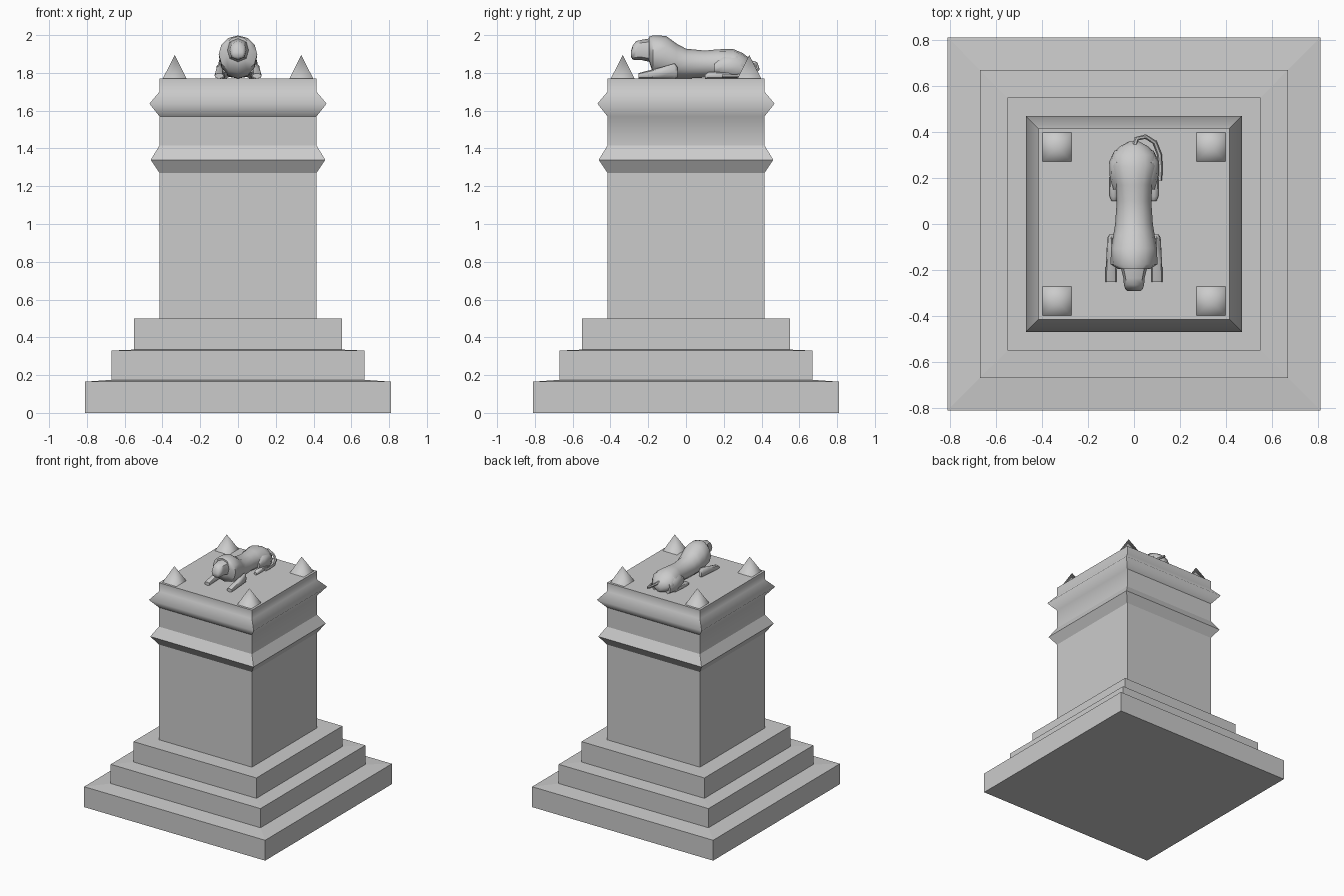
import bpy, bmesh
from math import pi, radians, sin, cos
from mathutils import Matrix, Vector

if "Cube" in bpy.data.objects:
    bpy.data.objects.remove(bpy.data.objects["Cube"])

stone = bpy.data.materials.new("grey stone")
stone.use_nodes = True
stone.diffuse_color = (0.6, 0.6, 0.6, 1)
stone.node_tree.nodes["Principled BSDF"].inputs["Base Color"].default_value = (0.6, 0.6, 0.6, 1)


def finish(name, bm, smooth_angle=None):
    bmesh.ops.recalc_face_normals(bm, faces=bm.faces)
    mesh = bpy.data.meshes.new(name)
    bm.to_mesh(mesh)
    bm.free()
    mesh.materials.append(stone)
    obj = bpy.data.objects.new(name, mesh)
    bpy.context.collection.objects.link(obj)
    if smooth_angle:
        bpy.ops.object.select_all(action="DESELECT")
        obj.select_set(True)
        bpy.context.view_layer.objects.active = obj
        bpy.ops.object.shade_smooth_by_angle(angle=radians(smooth_angle))


def skin(bm, rings):
    """Join rings of points with quads and cap both ends."""
    loops = [[bm.verts.new(p) for p in ring] for ring in rings]
    n = len(loops[0])
    for a, b in zip(loops, loops[1:]):
        for i in range(n):
            j = (i + 1) % n
            bm.faces.new((a[i], a[j], b[j], b[i]))
    bm.faces.new(loops[0])
    bm.faces.new(loops[-1])


def square_stack(profile):
    """Square rings from (half width, z) pairs."""
    bm = bmesh.new()
    skin(bm, [[(sx * h, sy * h, z) for sx, sy in ((-1, -1), (1, -1), (1, 1), (-1, 1))]
              for h, z in profile])
    return bm


def loft_y(name, sections, sides=8, power=1.0):
    """Oval sections along y: (y, centre x, half width, bottom z, top z)."""
    bm = bmesh.new()
    rings = []
    for y, x, w, lo, hi in sections:
        mid, r = (lo + hi) / 2, (hi - lo) / 2
        ring = []
        for i in range(sides):
            t = 2 * pi * i / sides + pi / 2
            c = cos(t)
            wide = abs(c) ** power * (1 if c > 0 else -1)
            ring.append((x + w * wide, y, mid + r * sin(t)))
        rings.append(ring)
    skin(bm, rings)
    finish(name, bm, 50)


def tube(name, points, radius, sides=6):
    bm = bmesh.new()
    pts = [Vector(p) for p in points]
    rings = []
    for i, p in enumerate(pts):
        d = (pts[min(i + 1, len(pts) - 1)] - pts[max(i - 1, 0)]).normalized()
        u = d.cross(Vector((0, 0, 1))).normalized()
        v = u.cross(d)
        rings.append([p + radius * (u * cos(2 * pi * k / sides) + v * sin(2 * pi * k / sides))
                      for k in range(sides)])
    skin(bm, rings)
    finish(name, bm, 50)


# Stepped base
finish("stepped_base", square_stack([
    (0.81, 0), (0.81, 0.165), (0.67, 0.175), (0.67, 0.33),
    (0.55, 0.335), (0.55, 0.5), (0.41, 0.5)]))

# Shaft with two pointed mouldings, softly shaded near the top
SHAFT, BAND, CORNICE, TOP = 0.416, 1.415, 1.57, 1.77
shaft = square_stack([
    (SHAFT, 0.49), (SHAFT, 1.27), (0.462, 1.34), (SHAFT, BAND), (SHAFT, CORNICE),
    (0.469, 1.637), (SHAFT, 1.70), (SHAFT, TOP)])
shaft.normal_update()
for f in shaft.faces:
    z = f.calc_center_median().z
    start = BAND if abs(f.normal.x) > abs(f.normal.y) else CORNICE
    f.smooth = start < z < TOP - 0.01
for e in shaft.edges:
    a, b = (v.co for v in e.verts)
    upright = abs(a.z - b.z) > 0.01
    along_x = abs(a.x - b.x) > 0.01
    z = a.z
    e.smooth = not (upright or z > TOP - 0.01 or z < BAND + 0.01
                    or (along_x and z < CORNICE + 0.01))
finish("shaft", shaft)

# Corner pyramids
for sx, side in ((-1, "right"), (1, "left")):
    for sy, end in ((-1, "front"), (1, "back")):
        bm = bmesh.new()
        bmesh.ops.create_cone(bm, cap_ends=True, segments=4, radius1=0.063 * 2 ** 0.5,
                              radius2=0, depth=0.125)
        bmesh.ops.rotate(bm, verts=bm.verts, cent=(0, 0, 0),
                         matrix=Matrix.Rotation(pi / 4, 3, "Z"))
        bmesh.ops.translate(bm, verts=bm.verts, vec=(sx * 0.335, sy * 0.335, TOP + 0.0625))
        finish(f"pyramid_{end}_{side}", bm, 89)

# Lion body, from chest to rump
loft_y("lion_body", [
    (-0.195, 0, 0.07, 1.86, 1.992), (-0.175, 0, 0.102, 1.80, 1.998),
    (-0.106, 0, 0.100, 1.77, 1.996), (-0.05, 0, 0.090, 1.77, 1.955),
    (0.0, 0, 0.082, 1.77, 1.928), (0.10, 0, 0.075, 1.775, 1.918),
    (0.17, 0, 0.080, 1.77, 1.925), (0.25, 0, 0.100, 1.77, 1.926),
    (0.30, 0, 0.095, 1.77, 1.905), (0.335, 0, 0.065, 1.775, 1.878),
    (0.36, 0, 0.02, 1.79, 1.85)], sides=12)

# Lion head and muzzle
loft_y("lion_head", [
    (-0.292, 0, 0.028, 1.885, 1.915), (-0.282, 0, 0.038, 1.87, 1.945),
    (-0.265, 0, 0.044, 1.868, 1.968), (-0.235, 0, 0.046, 1.868, 1.975),
    (-0.20, 0, 0.055, 1.86, 1.981), (-0.17, 0, 0.06, 1.85, 1.985)], power=0.7)

for sx, side in ((-1, "right"), (1, "left")):
    # Forelegs stretched ahead
    loft_y(f"lion_foreleg_{side}", [
        (-0.252, sx * 0.100, 0.024, 1.77, 1.798), (-0.21, sx * 0.100, 0.024, 1.77, 1.81),
        (-0.13, sx * 0.098, 0.022, 1.77, 1.83), (-0.06, sx * 0.098, 0.018, 1.77, 1.85),
        (-0.045, sx * 0.095, 0.012, 1.775, 1.83)], power=0.7)
    # Folded hind legs
    loft_y(f"lion_thigh_{side}", [
        (0.15, sx * 0.075, 0.015, 1.80, 1.85), (0.20, sx * 0.075, 0.030, 1.785, 1.885),
        (0.27, sx * 0.075, 0.033, 1.77, 1.89), (0.32, sx * 0.06, 0.025, 1.77, 1.86)])
    loft_y(f"lion_hind_foot_{side}", [
        (0.10, sx * 0.086, 0.012, 1.77, 1.79), (0.12, sx * 0.088, 0.018, 1.77, 1.805),
        (0.20, sx * 0.088, 0.018, 1.77, 1.805), (0.27, sx * 0.08, 0.015, 1.77, 1.80)],
        power=0.7)

# Tail curling round to the left
tube("lion_tail", [(0, 0.335, 1.86), (0.01, 0.37, 1.85), (0.05, 0.38, 1.82), (0.09, 0.355, 1.795),
                   (0.112, 0.30, 1.785), (0.114, 0.24, 1.783), (0.112, 0.19, 1.783)], 0.010)
